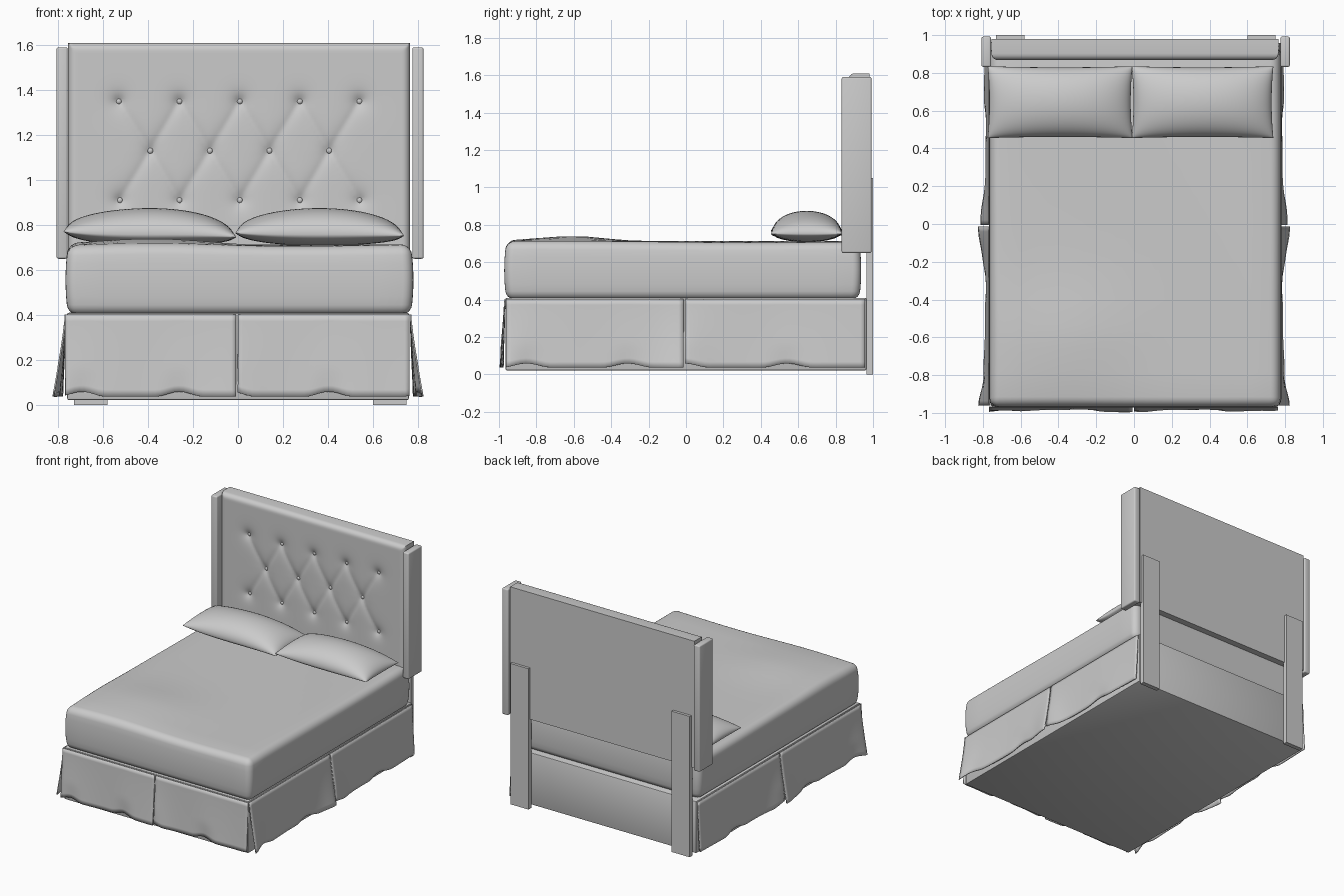
import bpy, bmesh, math
from mathutils import Vector

if "Cube" in bpy.data.objects:
    bpy.data.objects.remove(bpy.data.objects["Cube"])

grey = bpy.data.materials.new("soft grey")
grey.diffuse_color = (0.6, 0.6, 0.6, 1)
grey.use_nodes = True
grey.node_tree.nodes["Principled BSDF"].inputs["Base Color"].default_value = grey.diffuse_color


def finish(bm, name, angle=40):
    bmesh.ops.recalc_face_normals(bm, faces=bm.faces)
    me = bpy.data.meshes.new(name)
    bm.to_mesh(me)
    bm.free()
    ob = bpy.data.objects.new(name, me)
    bpy.context.collection.objects.link(ob)
    me.materials.append(grey)
    bpy.ops.object.select_all(action='DESELECT')
    ob.select_set(True)
    bpy.context.view_layer.objects.active = ob
    bpy.ops.object.shade_smooth_by_angle(angle=math.radians(angle))
    return ob


def box(name, lo, hi, r=0.0, seg=4, cuts=0, warp=None):
    """Box between two corners, rounded, optionally sliced and warped."""
    bm = bmesh.new()
    bmesh.ops.create_cube(bm, size=1)
    lo, hi = Vector(lo), Vector(hi)
    for v in bm.verts:
        v.co = Vector([(lo[i] + hi[i]) / 2 + v.co[i] * (hi[i] - lo[i]) for i in range(3)])
    if r:
        bmesh.ops.bevel(bm, geom=bm.edges[:], offset=r, segments=seg, profile=0.5, affect='EDGES')
    for ax in range(3 if cuts else 0):
        n = cuts if ax < 2 else 6
        for k in range(1, n):
            p, d = Vector(), Vector()
            p[ax] = lo[ax] + r + (hi[ax] - lo[ax] - 2 * r) * k / n
            d[ax] = 1
            bmesh.ops.bisect_plane(bm, geom=bm.verts[:] + bm.edges[:] + bm.faces[:],
                                   plane_co=p, plane_no=d)
    if warp:
        for v in bm.verts:
            v.co = warp(v.co.copy())
    return finish(bm, name)


def grid(bm, nu, nv, f):
    vs = [[bm.verts.new(f(i / nu, j / nv)) for j in range(nv + 1)] for i in range(nu + 1)]
    for i in range(nu):
        for j in range(nv):
            bm.faces.new((vs[i][j], vs[i + 1][j], vs[i + 1][j + 1], vs[i][j + 1]))
    return vs


# base and rear posts
box("bed_base", (-0.76, -0.965, 0.022), (0.76, 0.965, 0.41), 0.008, 2)
for name, x in (("left", -0.73), ("right", 0.60)):
    box(name + "_rear_post", (x, 0.966, 0), (x + 0.15, 1.0, 1.05))


# mattress: bulging sides and a slightly uneven top
def soft(c):
    t = (c.z - 0.555) / 0.155
    k = 0.012 * (1 - t * t)
    c.x += k * (c.x - 0.006) / 0.77
    c.y += k * (c.y + 0.02) / 0.95
    if c.z > 0.6:
        w = (c.z - 0.6) / 0.11
        c.z += w * 0.028 * math.exp(-((c.x + 0.35) / 0.35) ** 2 - ((c.y + 0.6) / 0.25) ** 2)
        c.z += w * 0.004 * math.sin(5 * c.x + 3 * c.y)
    return c


box("mattress", (-0.755, -0.96, 0.40), (0.768, 0.925, 0.71), 0.045, 5, 14, soft)


# skirt panels hanging from the base, flared at their free ends
def skirt(name, a, b, out, base, fa, fb, phase):
    a, b, out = Vector(a), Vector(b), Vector(out)

    def f(u, v):
        s = base + fa * math.exp(-(u / 0.13) ** 2) + fb * math.exp(-((1 - u) / 0.13) ** 2)
        s += 0.005 * math.sin(u * 9 + phase)
        p = a.lerp(b, u) + out * (s * v ** 1.3)
        wave = max(0, math.sin(u * 11 + phase)) ** 2
        p += out * (-0.010 * wave * max(0, v - 0.7) / 0.3)
        p.z = 0.402 - v * (0.365 - 0.022 * wave)
        return p
    bm = bmesh.new()
    grid(bm, 36, 12, f)
    ob = finish(bm, name)
    m = ob.modifiers.new("thickness", 'SOLIDIFY')
    m.thickness = 0.007
    m.offset = 0


skirt("skirt_front_left", (-0.768, -0.969, 0), (-0.009, -0.969, 0), (0, -1, 0), 0.016, 0.006, 0.008, 0.5)
skirt("skirt_front_right", (-0.001, -0.969, 0), (0.762, -0.969, 0), (0, -1, 0), 0.016, 0.008, 0.006, 2.0)
for side, s in (("left", -1), ("right", 1)):
    skirt("skirt_%s_near" % side, (s * 0.767, -0.962, 0), (s * 0.767, -0.014, 0), (s, 0, 0), 0.022, 0.032, 0.032, 0.3)
    skirt("skirt_%s_far" % side, (s * 0.767, -0.006, 0), (s * 0.767, 0.958, 0), (s, 0, 0), 0.02, 0.028, 0.002, 1.6)


# headboard: padded front with diamond tufting, flat back
rows = [(1.35, [-0.53, -0.26, 0.008, 0.275, 0.54]),
        (1.13, [-0.39, -0.125, 0.14, 0.405]),
        (0.91, [-0.525, -0.26, 0.008, 0.275, 0.54])]
buttons = [Vector((x, z)) for z, xs in rows for x in xs]
creases = [(p, q) for p in buttons for q in buttons
           if 0.1 < p.y - q.y < 0.3 and abs(p.x - q.x) < 0.2]
X0, X1, Z0, Z1, R = -0.755, 0.765, 0.665, 1.61, 0.035


def seg_dist(p, a, b):
    t = max(0, min(1, (p - a).dot(b - a) / (b - a).length_squared))
    return (p - a.lerp(b, t)).length


def pad(u, v):
    x, z = X0 + (X1 - X0) * u, Z0 + (Z1 - Z0) * v
    p = Vector((x, z))
    d = min(x - X0, X1 - x, Z1 - z, z - Z0)
    y = 0.868
    if d < R:
        y += R - math.sqrt(max(0, R * R - (R - d) ** 2))
    y += 0.022 * math.exp(-min((p - b).length for b in buttons) / 0.03)
    y += 0.010 * math.exp(-min(seg_dist(p, *c) for c in creases) / 0.025)
    return (x, y, z)


def dense(t, n=6, e=0.03):
    """Pack extra grid lines into the rounded rim."""
    if t < 0.06:
        return e * (t / 0.06) ** 1.6
    if t > 0.94:
        return 1 - e * ((1 - t) / 0.06) ** 1.6
    return e + (1 - 2 * e) * (t - 0.06) / 0.88


bm = bmesh.new()
grid(bm, 130, 90, lambda u, v: pad(dense(u), dense(v)))
rim = [e for e in bm.edges if e.is_boundary]
ext = bmesh.ops.extrude_edge_only(bm, edges=rim)["geom"]
for v in ext:
    if isinstance(v, bmesh.types.BMVert):
        v.co.y = 0.98
back = [e for e in ext if isinstance(e, bmesh.types.BMEdge) and e.is_boundary]
bmesh.ops.contextual_create(bm, geom=back)
finish(bm, "headboard")

# tuft buttons
bm = bmesh.new()
for b in buttons:
    made = bmesh.ops.create_uvsphere(bm, u_segments=14, v_segments=8, radius=0.013)["verts"]
    for v in made:
        v.co = Vector((b.x + v.co.x, 0.893 + v.co.y * 0.7, b.y + v.co.z))
finish(bm, "tuft_buttons")

# headboard wings
box("left_wing", (-0.807, 0.832, 0.65), (-0.757, 0.992, 1.59), 0.009, 3)
box("right_wing", (0.775, 0.832, 0.65), (0.825, 0.992, 1.59), 0.009, 3)


# pillows: two puffed shells meeting at a seam
def pillow(name, x0, x1, tilt):
    cx, hx, cy, hy = (x0 + x1) / 2, (x1 - x0) / 2, 0.645, 0.19
    bm = bmesh.new()
    for h in (0.117, -0.05):
        def f(u, v):
            a, b = -math.cos(math.pi * u), -math.cos(math.pi * v)
            t = (max(0, 1 - a * a) ** 0.47) * (max(0, 1 - b * b) ** 0.47)
            x = cx + hx * a * (1 - 0.025 * (1 - b * b))
            y = cy + hy * b * (1 - 0.03 * (1 - a * a))
            return (x, y, 0.758 + tilt * a ** 3 + h * t)
        grid(bm, 36, 24, f)
    bmesh.ops.remove_doubles(bm, verts=bm.verts, dist=0.0002)
    finish(bm, name, 60)


pillow("left_pillow", -0.775, -0.008, -0.012)
pillow("right_pillow", -0.012, 0.738, -0.006)
